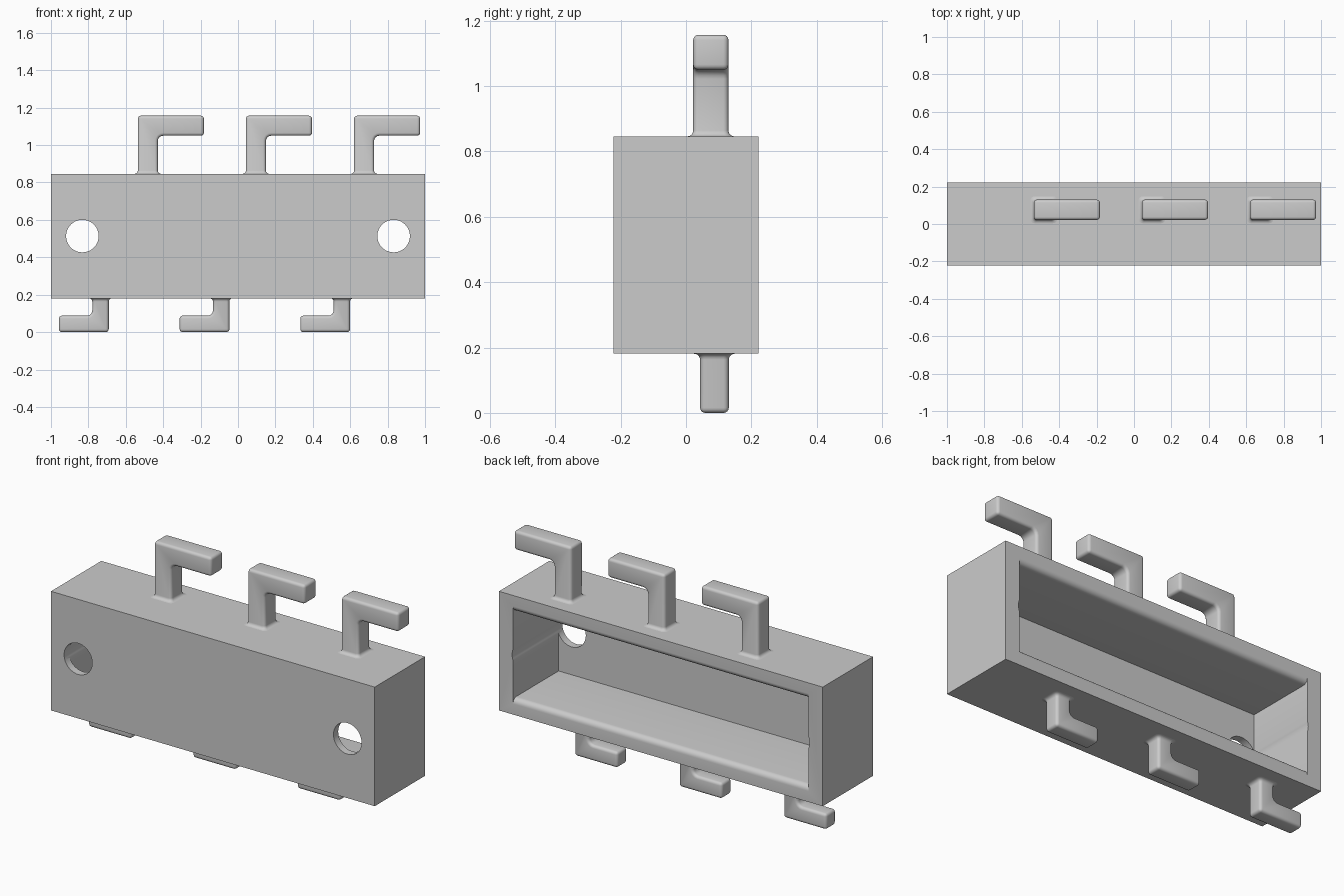
import bpy, bmesh, math
from mathutils import Matrix, Vector

if "Cube" in bpy.data.objects:
    bpy.data.objects.remove(bpy.data.objects["Cube"])

grey = bpy.data.materials.new("light grey")
grey.diffuse_color = (0.6, 0.6, 0.6, 1)
grey.use_nodes = True
grey.node_tree.nodes["Principled BSDF"].inputs["Base Color"].default_value = grey.diffuse_color


def make_object(name, bm):
    bmesh.ops.recalc_face_normals(bm, faces=bm.faces[:])
    mesh = bpy.data.meshes.new(name)
    bm.to_mesh(mesh)
    bm.free()
    mesh.materials.append(grey)
    obj = bpy.data.objects.new(name, mesh)
    bpy.context.collection.objects.link(obj)
    return obj


def activate(obj):
    bpy.ops.object.select_all(action='DESELECT')
    obj.select_set(True)
    bpy.context.view_layer.objects.active = obj


def smooth(obj):
    activate(obj)
    bpy.ops.object.shade_smooth_by_angle(angle=math.radians(32))


def prism(points, offset):
    """Solid from a closed outline, extruded along offset."""
    bm = bmesh.new()
    face = bm.faces.new([bm.verts.new(p) for p in points])
    new = bmesh.ops.extrude_face_region(bm, geom=[face])["geom"]
    verts = [v for v in new if isinstance(v, bmesh.types.BMVert)]
    bmesh.ops.translate(bm, verts=verts, vec=offset)
    return bm


def cut(target, cutter):
    mod = target.modifiers.new("cut", 'BOOLEAN')
    mod.operation, mod.solver, mod.object = 'DIFFERENCE', 'EXACT', cutter
    activate(target)
    bpy.ops.object.modifier_apply(modifier=mod.name)
    bpy.data.objects.remove(cutter)


# Housing: block with a cavity that opens to the back
Z0, Z1, DEPTH = 0.181, 0.846, 0.222
ZC = (Z0 + Z1) / 2
bm = bmesh.new()
bmesh.ops.create_cube(bm, size=1, matrix=Matrix.Translation((0, 0, ZC))
                      @ Matrix.Diagonal((2, 2 * DEPTH, Z1 - Z0, 1)))
housing = make_object("housing", bm)

# Cavity section: rounded lips along the top and bottom of the opening
R, WALL, END = 0.03, 0.09, 0.913
half = (Z1 - Z0) / 2 - WALL
lip = [(DEPTH - R + R * math.sin(a), half + R - R * math.cos(a))
       for a in [i * math.pi / 12 for i in range(7)]]
upper = [(-DEPTH + 0.042, half)] + lip + [(DEPTH + 0.05, half + R)]
section = upper + [(y, -z) for y, z in reversed(upper)]
cut(housing, make_object("cavity_cutter", prism(
    [(-END, y, ZC + z) for y, z in section], (2 * END, 0, 0))))

# Mounting holes, running the full depth and grazing the end walls
for x in (-0.832, 0.832):
    bm = bmesh.new()
    bmesh.ops.create_cone(bm, cap_ends=True, segments=48, radius1=0.087,
                          radius2=0.087, depth=1,
                          matrix=Matrix.Translation((x, 0, ZC))
                          @ Matrix.Rotation(math.pi / 2, 4, 'X'))
    cut(housing, make_object("hole_cutter", bm))
smooth(housing)


def hook(name, loc, width, depth, reach, height, flip):
    """Rounded L-shaped hook with a flared foot; flip hangs it upside down."""
    foot, fillet, w = 0.018, 0.028, width / 2
    inner = [(w + fillet - fillet * math.cos(a),
              height - width - fillet + fillet * math.sin(a))
             for a in [i * math.pi / 8 for i in range(5)]]
    outline = [(-w, foot), (w, foot)] + inner + [
        (reach - w, height - width), (reach - w, height), (-w, height)]
    bm = prism([(x, -depth / 2, z) for x, z in outline], (0, depth, 0))
    bmesh.ops.recalc_face_normals(bm, faces=bm.faces[:])
    edges = [e for e in bm.edges if e.calc_face_angle(0) > 0.6
             and max(v.co.z for v in e.verts) > foot + 0.001]
    bmesh.ops.bevel(bm, geom=edges, offset=0.016, segments=4, profile=0.5,
                    affect='EDGES')
    # flared foot
    base = min(bm.faces, key=lambda f: f.calc_center_median().z)
    rim = [(v.co.x, v.co.y) for v in base.verts]
    for i in range(1, 5):
        a = i * math.pi / 8
        grow, z = foot * (1 - math.cos(a)), foot * (1 - math.sin(a))
        new = bmesh.ops.extrude_face_region(bm, geom=[base])["geom"]
        bm.faces.remove(base)
        base = next(g for g in new if isinstance(g, bmesh.types.BMFace))
        for v, (x, y) in zip(base.verts, rim):
            v.co = Vector((x * (1 + grow / w), y * (1 + 2 * grow / depth), z))
    bm.faces.remove(base)
    obj = make_object(name, bm)
    if flip:
        obj.data.transform(Matrix.Rotation(math.pi, 4, 'Y'))
    obj.location = loc
    smooth(obj)


# Large hooks on top point right, small hooks below point left
for i in range(3):
    hook(f"upper_hook_{i + 1}", (-0.482 + 0.578 * i, 0.076, Z1),
         0.107, 0.108, 0.353, 1.157 - Z1, False)
    hook(f"lower_hook_{i + 1}", (-0.735 + 0.645 * i, 0.087, Z0),
         0.088, 0.088, 0.266, Z0, True)
